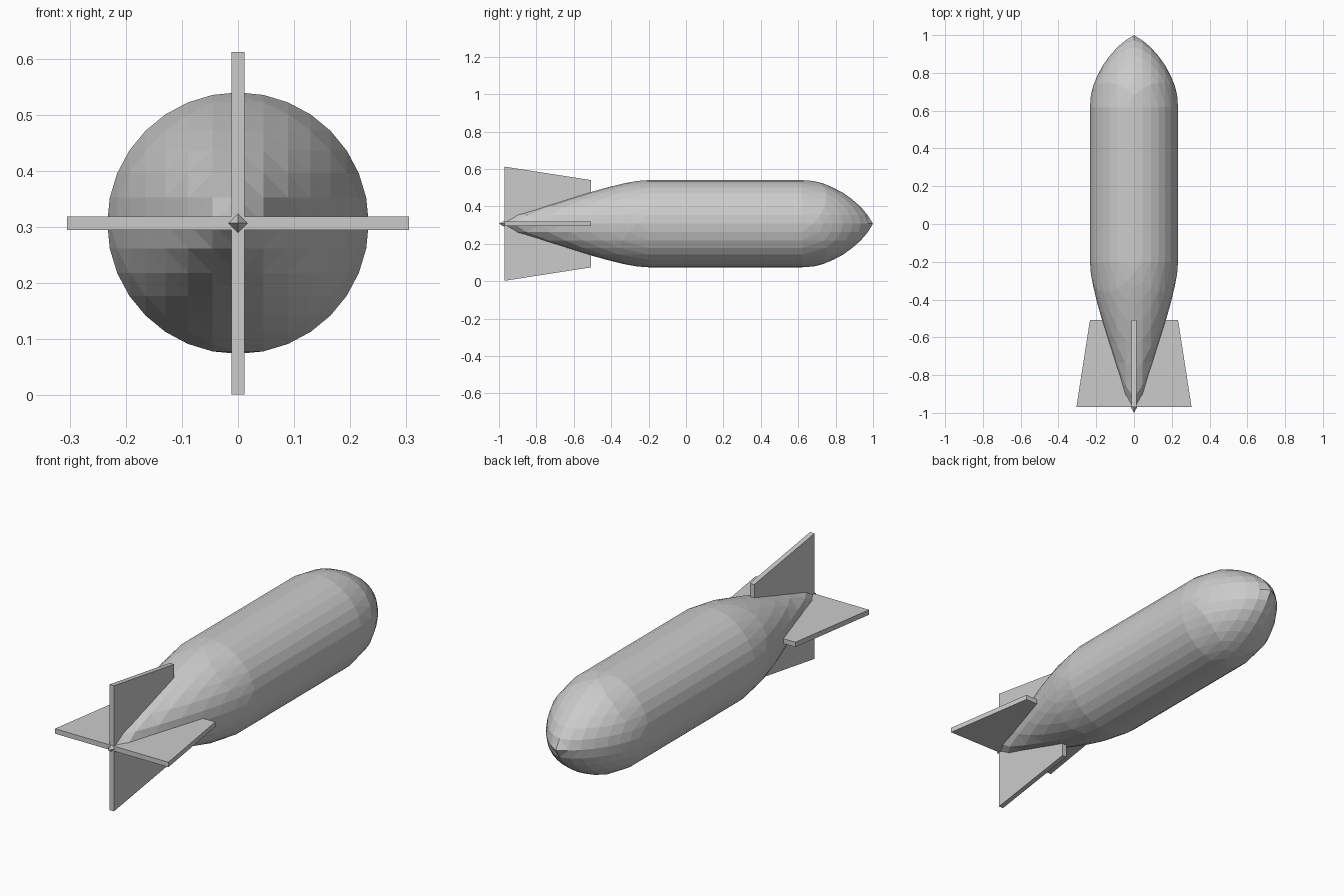
import bpy, bmesh, math

if "Cube" in bpy.data.objects:
    bpy.data.objects.remove(bpy.data.objects["Cube"])

R, ZC, N = 0.233, 0.307, 8

# Nose and tail profiles: (radius, y)
NOSE = [(0, 1.0), (.045, .972), (.089, .935), (.129, .89), (.165, .84),
        (.194, .785), (.215, .735), (.229, .68), (.233, .62)]
TAIL = [(0, -1.0), (.045, -.92), (.089, -.77), (.129, -.64), (.165, -.525),
        (.194, -.42), (.215, -.335), (.229, -.26), (.233, -.20)]


def height(profile, rho):
    for (r0, y0), (r1, y1) in zip(profile, profile[1:]):
        if rho <= r1:
            return y0 + (y1 - y0) * (rho - r0) / (r1 - r0)
    return profile[-1][1]


def make_object(name, bm):
    bmesh.ops.recalc_face_normals(bm, faces=bm.faces)
    mesh = bpy.data.meshes.new(name)
    bm.to_mesh(mesh)
    bm.free()
    ob = bpy.data.objects.new(name, mesh)
    bpy.context.collection.objects.link(ob)
    return ob


def add_cap(bm, profile):
    """Diamond lattice of facets, domed along y; returns its vertex map."""
    s = [R * math.sin(math.pi / 2 * k / N) for k in range(N + 1)]
    v = {}
    for i in range(-N, N + 1):
        for j in range(abs(i) - N, N - abs(i) + 1):
            x, z = math.copysign(s[abs(i)], i), math.copysign(s[abs(j)], j)
            v[i, j] = bm.verts.new((x, height(profile, math.hypot(x, z)), ZC + z))
    for sx in (1, -1):
        for sz in (1, -1):
            for i in range(N):
                for j in range(N - i):
                    a, b = v[sx * (i + 1), sz * j], v[sx * i, sz * (j + 1)]
                    bm.faces.new((v[sx * i, sz * j], a, b))
                    if i + j + 2 <= N:
                        bm.faces.new((a, v[sx * (i + 1), sz * (j + 1)], b))
    return v


# Hull: faceted nose and tail joined by a straight 32-sided tube
bm = bmesh.new()
nose, tail = add_cap(bm, NOSE), add_cap(bm, TAIL)
rim = ([(N - k, k) for k in range(N)] + [(-k, N - k) for k in range(N)]
       + [(k - N, -k) for k in range(N)] + [(k, k - N) for k in range(N)])
for p, q in zip(rim, rim[1:] + rim[:1]):
    bm.faces.new((nose[p], nose[q], tail[q], tail[p]))
make_object("hull", bm)


# Tail fins: two crossed tapered plates running through the hull
def fin_plate(name, angle):
    t = 0.012
    outline = [(-.305, -.97), (.305, -.97), (.233, -.507), (-.233, -.507)]
    bm = bmesh.new()
    face = bm.faces.new([bm.verts.new((x, y, -t)) for x, y in outline])
    ext = bmesh.ops.extrude_face_region(bm, geom=[face])
    top = [g for g in ext["geom"] if isinstance(g, bmesh.types.BMVert)]
    bmesh.ops.translate(bm, verts=top, vec=(0, 0, 2 * t))
    if len(bm.faces) < 6:
        bm.faces.new([bm.verts[k] for k in range(4)])
    ob = make_object(name, bm)
    ob.location.z = ZC
    ob.rotation_euler.y = angle
    return ob


fin_plate("horizontal_fins", 0)
fin_plate("vertical_fins", math.pi / 2)
